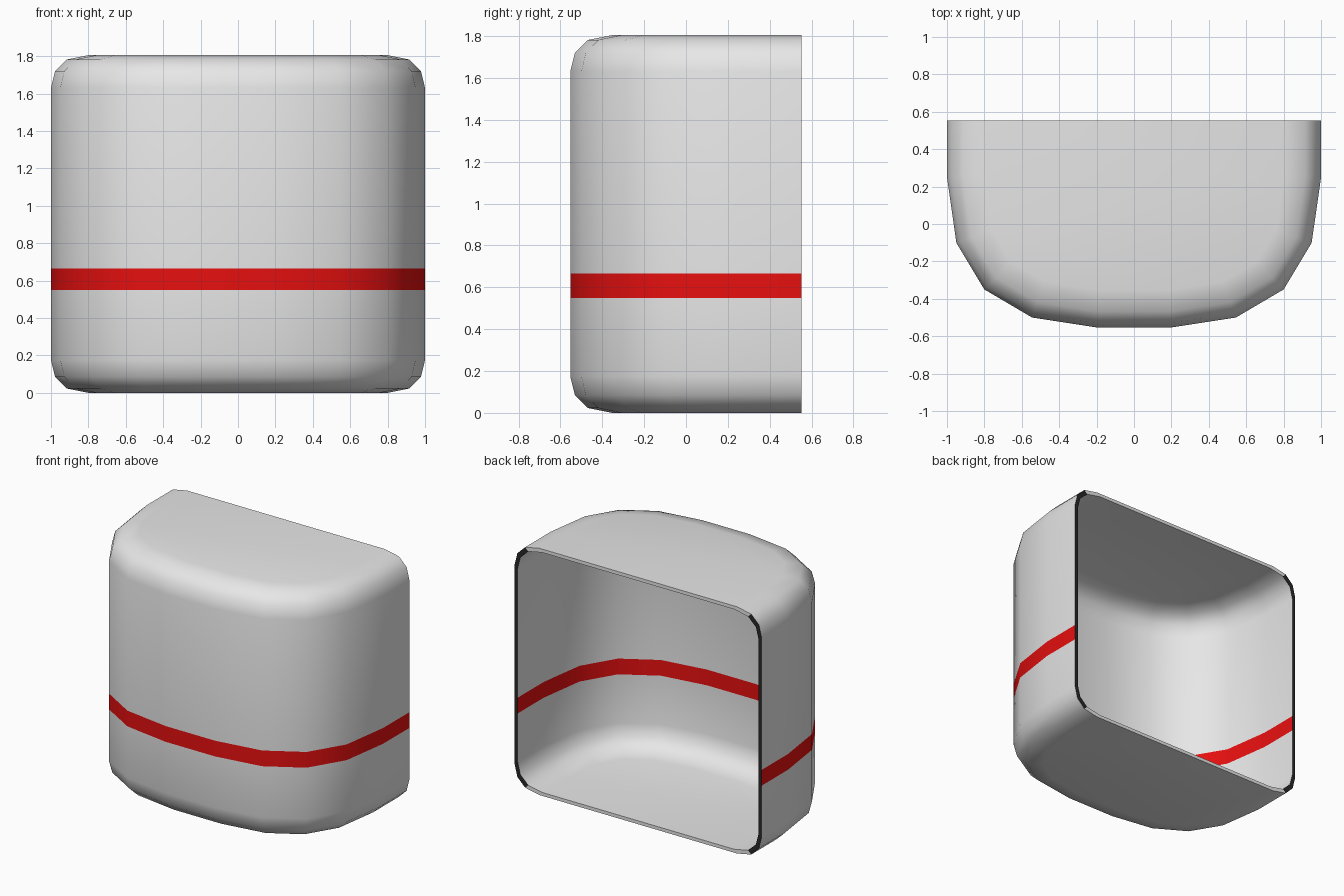
import bpy, bmesh, math
from mathutils import Vector

if "Cube" in bpy.data.objects:
    bpy.data.objects.remove(bpy.data.objects["Cube"])

H, BACK, T = 1.805, 0.553, 0.025          # height, open back plane, wall thickness
STRIPE = (0.55, 0.665)

def material(name, rgb):
    m = bpy.data.materials.new(name)
    m.diffuse_color = (*rgb, 1)
    m.use_nodes = True
    m.node_tree.nodes["Principled BSDF"].inputs["Base Color"].default_value = m.diffuse_color
    return m

# Plan outline: half profile, mirrored in x
half = [(1, BACK), (1, 0.25), (0.95, -0.1), (0.8, -0.35), (0.545, -0.5), (0.2, -0.553)]
plan = [Vector(p) for p in half] + [Vector((-x, y)) for x, y in reversed(half)]

def inset(d):
    """Offset the plan inwards by d, keeping its ends on the back plane."""
    out = []
    for i, p in enumerate(plan):
        if i in (0, len(plan) - 1):
            out.append(Vector((p.x - math.copysign(d, p.x), BACK)))
            continue
        a, b = (p - plan[i - 1]).normalized(), (plan[i + 1] - p).normalized()
        n1, n2 = Vector((a.y, -a.x)), Vector((b.y, -b.x))
        n = (n1 + n2).normalized()
        if n.dot(-p) < 0:
            n = -n
        out.append(p + n * d / abs(n.dot(n1)))
    return out

# Side profile as (inset, height): rounded at bottom and top
edge = [(0.2, 0), (0.085, 0.023), (0.022, 0.085), (0, 0.175)]
levels = edge + [(0, z) for z in STRIPE] + [(d, H - z) for d, z in reversed(edge)]

bm = bmesh.new()

def skin(t):
    """One curved skin, moved inwards by t; returns its rings of vertices."""
    rings = []
    for d, z in levels:
        if z not in STRIPE:
            z = H / 2 + (z - H / 2) * (H / 2 - t) / (H / 2)
        rings.append([bm.verts.new((p.x, p.y, z)) for p in inset(d + t)])
    for k, (lo, hi) in enumerate(zip(rings, rings[1:])):
        for i in range(len(lo) - 1):
            f = bm.faces.new((lo[i], lo[i + 1], hi[i + 1], hi[i]))
            f.material_index = 1 if levels[k][1] == STRIPE[0] else 0
    bm.faces.new(rings[0])
    bm.faces.new(rings[-1])
    return rings

outer, inner = skin(0), skin(T)

# Rim around the open back: dark on the sides, grey along top and bottom
for e in (0, -1):
    for k in range(len(levels) - 1):
        f = bm.faces.new((outer[k][e], outer[k + 1][e], inner[k + 1][e], inner[k][e]))
        f.material_index = 2 if 0 < k < len(levels) - 2 else 0
for k in (0, -1):
    bm.faces.new((outer[k][0], outer[k][-1], inner[k][-1], inner[k][0]))

bmesh.ops.recalc_face_normals(bm, faces=bm.faces)
mesh = bpy.data.meshes.new("rounded_shell")
bm.to_mesh(mesh)
bm.free()
for m in (material("light grey", (0.8, 0.8, 0.8)),
          material("red stripe", (0.8, 0.005, 0.005)),
          material("dark rim", (0.02, 0.02, 0.02))):
    mesh.materials.append(m)

shell = bpy.data.objects.new("rounded_shell", mesh)
bpy.context.collection.objects.link(shell)
bpy.context.view_layer.objects.active = shell
shell.select_set(True)
bpy.ops.object.shade_smooth_by_angle(angle=math.radians(42))
